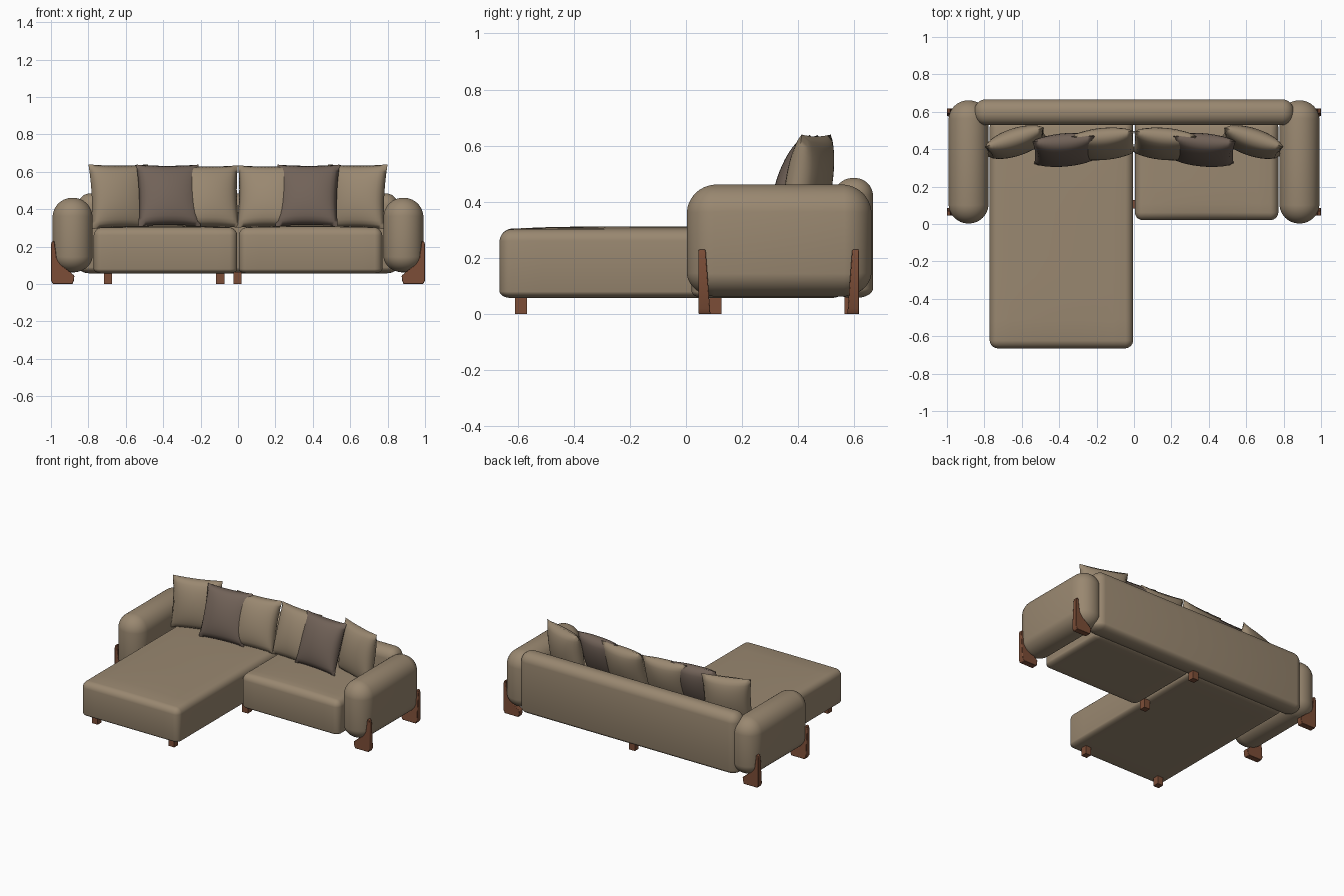
import bpy, bmesh
from math import radians
from mathutils import Matrix, Vector

cube = bpy.data.objects.get("Cube")
if cube:
    bpy.data.objects.remove(cube)


def material(name, rgb):
    m = bpy.data.materials.new(name)
    m.use_nodes = True
    m.diffuse_color = (*rgb, 1)
    m.node_tree.nodes["Principled BSDF"].inputs["Base Color"].default_value = (*rgb, 1)
    return m


BEIGE = material("beige fabric", (0.32, 0.245, 0.163))
BROWN = material("dark taupe fabric", (0.165, 0.122, 0.097))
WOOD = material("reddish wood", (0.2, 0.075, 0.038))


def finish(bm, name, mat, angle=50):
    bmesh.ops.recalc_face_normals(bm, faces=bm.faces)
    mesh = bpy.data.meshes.new(name)
    bm.to_mesh(mesh)
    bm.free()
    ob = bpy.data.objects.new(name, mesh)
    bpy.context.collection.objects.link(ob)
    mesh.materials.append(mat)
    bpy.ops.object.select_all(action='DESELECT')
    ob.select_set(True)
    bpy.context.view_layer.objects.active = ob
    bpy.ops.object.shade_smooth_by_angle(angle=radians(angle))
    return ob


def soft_box(name, lo, hi, radius, bottom_radius, crown=0.0):
    """Upholstered block with rounded edges and an optional domed top."""
    lo, hi = Vector(lo), Vector(hi)
    half, mid = (hi - lo) / 2, (hi + lo) / 2
    bm = bmesh.new()
    bmesh.ops.create_cube(bm, size=2)
    bmesh.ops.subdivide_edges(bm, edges=bm.edges[:], cuts=10, use_grid_fill=True)
    for v in bm.verts:
        s = v.co.normalized()
        for i in range(3):
            r = bottom_radius if i == 2 and s.z < 0 else radius
            r = min(r, half[i])
            v.co[i] = s[i] * r + (half[i] - r) * (1 if s[i] > 0 else -1)
    # extra loops across the stretched middle so the top can dome
    if crown:
        for axis in (0, 1):
            wide = [e for e in bm.edges
                    if abs(e.verts[0].co[axis] - e.verts[1].co[axis]) > 0.2]
            bmesh.ops.subdivide_edges(bm, edges=wide, cuts=9, use_grid_fill=True)
        for v in bm.verts:
            if v.co.z > 0:
                fx, fy = v.co.x / half.x, v.co.y / half.y
                v.co.z += crown * (1 - fx ** 2) * (1 - fy ** 4)
    bmesh.ops.translate(bm, verts=bm.verts, vec=mid)
    return finish(bm, name, BEIGE)


def pillow(name, mat, centre, turn, tilt, width=0.335, height=0.35, depth=0.14):
    """Scatter cushion: two domed sheets welded along a pinched outline."""
    bm = bmesh.new()
    for side in (-1, 1):
        made = bmesh.ops.create_grid(bm, x_segments=18, y_segments=18, size=1)
        for v in made["verts"]:
            u, w = v.co.x, v.co.y
            bulge = max(0, (1 - u * u) * (1 - w * w)) ** 0.45
            v.co = (width / 2 * u * (1 - 0.06 * (1 - w * w)),
                    side * depth / 2 * bulge,
                    height / 2 * w * (1 - 0.04 * (1 - u * u)))
    bmesh.ops.remove_doubles(bm, verts=bm.verts, dist=0.0005)
    bm.transform(Matrix.Translation(centre) @ Matrix.Rotation(radians(turn), 4, 'Z')
                 @ Matrix.Rotation(radians(-tilt), 4, 'X'))
    return finish(bm, name, mat, 80)


def bracket_leg(name, side, y_outer, inward):
    """Curved foot hugging the lower outside corner of an arm."""
    profile = [(0.982, 0.23), (0.995, 0.228), (1.0, 0.21), (1.0, 0.02), (0.99, 0.0),
               (0.885, 0.0), (0.877, 0.02), (0.875, 0.045), (0.91, 0.075),
               (0.945, 0.1), (0.97, 0.14)]
    bm = bmesh.new()
    rings = []
    for inner in (0, 1):
        rings.append([bm.verts.new((side * x,
                                    y_outer + inner * inward * (0.042 - 0.075 * z), z))
                      for x, z in profile])
    bm.faces.new(rings[0])
    bm.faces.new(rings[1])
    n = len(profile)
    for i in range(n):
        j = (i + 1) % n
        bm.faces.new((rings[0][i], rings[0][j], rings[1][j], rings[1][i]))
    ob = finish(bm, name, WOOD, 35)
    bevel = ob.modifiers.new("soft edges", 'BEVEL')
    bevel.width, bevel.segments = 0.003, 2


def block_leg(name, x, y):
    bm = bmesh.new()
    bmesh.ops.create_cube(bm, size=1, matrix=Matrix.Translation((x, y, 0.032))
                          @ Matrix.Diagonal((0.044, 0.044, 0.064, 1)))
    finish(bm, name, WOOD, 30)


# Upholstered body
soft_box("backrest", (-0.855, 0.528, 0.057), (0.855, 0.667, 0.485), 0.065, 0.035)
soft_box("chaise_seat", (-0.772, -0.665, 0.057), (-0.004, 0.56, 0.302), 0.045, 0.025, 0.011)
soft_box("short_seat", (0.004, 0.02, 0.057), (0.772, 0.56, 0.302), 0.045, 0.025, 0.011)

# Arms, bracket legs and cushions, mirrored
for side, word in ((1, "left"), (-1, "right")):
    a, b = sorted((side * 0.777, side * 0.992))
    soft_box(word + "_arm", (a, 0.002, 0.062), (b, 0.662, 0.462), 0.107, 0.09)
    bracket_leg(word + "_front_arm_leg", side, 0.045, 1)
    bracket_leg(word + "_rear_arm_leg", side, 0.617, -1)
    pillow(word + "_outer_cushion", BEIGE, (side * 0.632, 0.438, 0.467), -side * 18, 9)
    pillow(word + "_dark_cushion", BROWN, (side * 0.372, 0.396, 0.474), -side * 5, 20)
    pillow(word + "_middle_cushion", BEIGE, (side * 0.163, 0.428, 0.468), -side * 5, 18)

# Small block legs
block_leg("chaise_right_leg", -0.695, -0.588)
block_leg("chaise_left_leg", -0.095, -0.588)
block_leg("centre_front_leg", -0.003, 0.105)
block_leg("centre_rear_leg", -0.003, 0.587)
